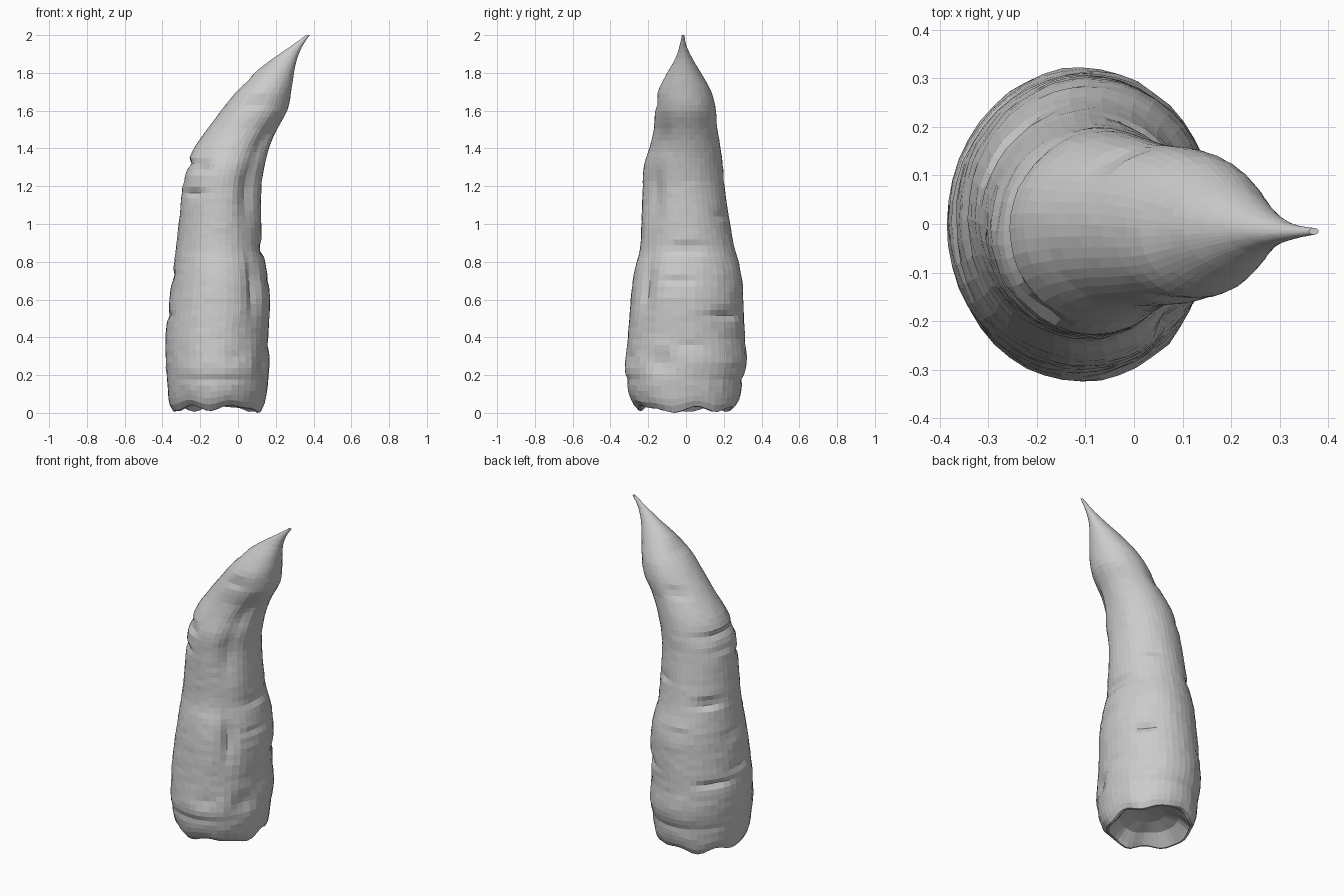
import bpy, bmesh, math, random

random.seed(4)
SIDES, RINGS = 44, 64

# Body profile: z, left x, right x, front y, back y
PROFILE = [
    (0.02, -0.345, 0.125, -0.255, 0.265),
    (0.06, -0.365, 0.145, -0.29, 0.285),
    (0.20, -0.380, 0.165, -0.325, 0.31),
    (0.28, -0.385, 0.170, -0.325, 0.325),
    (0.40, -0.385, 0.162, -0.31, 0.313),
    (0.60, -0.365, 0.172, -0.295, 0.305),
    (0.75, -0.345, 0.155, -0.275, 0.295),
    (0.87, -0.33, 0.130, -0.245, 0.26),
    (1.00, -0.315, 0.125, -0.237, 0.235),
    (1.20, -0.295, 0.125, -0.230, 0.205),
    (1.30, -0.275, 0.140, -0.225, 0.197),
    (1.40, -0.235, 0.165, -0.195, 0.185),
    (1.50, -0.165, 0.207, -0.172, 0.167),
    (1.60, -0.09, 0.262, -0.165, 0.160),
    (1.70, -0.01, 0.282, -0.150, 0.135),
    (1.80, 0.085, 0.297, -0.10, 0.08),
    (1.88, 0.19, 0.315, -0.055, 0.032),
    (1.95, 0.292, 0.345, -0.032, 0.000),
    (2.00, 0.360, 0.380, -0.022, -0.008),
]

# Creases and dents: angle, z, angular width, z width, depth
DENTS = [
    (175, 1.31, 42, 0.020, 0.028), (-125, 1.30, 16, 0.018, 0.025),
    (-135, 1.16, 20, 0.018, 0.018), (170, 1.24, 22, 0.016, 0.018),
    (0, 0.87, 24, 0.018, 0.028), (-47, 0.66, 8, 0.13, 0.032),
    (-48, 1.18, 15, 0.17, 0.030), (-40, 1.45, 14, 0.08, 0.018),
    (140, 0.93, 18, 0.020, 0.035), (145, 0.45, 18, 0.018, 0.025),
    (180, 0.72, 16, 0.02, 0.018), (185, 0.52, 18, 0.025, 0.016),
    (-25, 0.27, 13, 0.06, 0.030), (42, 0.52, 16, 0.022, 0.026),
    (-70, 0.30, 14, 0.05, 0.012), (5, 0.35, 14, 0.02, 0.012),
    (90, 0.17, 50, 0.025, 0.010), (-90, 0.17, 40, 0.025, 0.010),
    (-95, 1.64, 20, 0.025, 0.014), (120, 1.55, 22, 0.03, 0.016),
    (170, 1.76, 35, 0.03, 0.012), (60, 1.05, 16, 0.018, 0.015),
    (100, 0.75, 16, 0.02, 0.014), (-10, 0.70, 16, 0.02, 0.012),
]


def section(z):
    """Smoothly interpolated section extents at height z."""
    n = len(PROFILE)
    i = max(k for k in range(n - 1) if PROFILE[k][0] <= z + 1e-9)
    a, b = PROFILE[i], PROFILE[i + 1]
    p, q = PROFILE[max(i - 1, 0)], PROFILE[min(i + 2, n - 1)]
    h = b[0] - a[0]
    t = (z - a[0]) / h
    out = []
    for c in range(1, 5):
        ma = (b[c] - p[c]) / (b[0] - p[0]) * h
        mb = (q[c] - a[c]) / (q[0] - a[0]) * h
        out.append((2*t**3 - 3*t*t + 1) * a[c] + (t**3 - 2*t*t + t) * ma
                   + (3*t*t - 2*t**3) * b[c] + (t**3 - t*t) * mb)
    return out


def dent(angle, z):
    """Total inward depth of the creases at a surface point."""
    total = 0
    for a, dz, wa, wz, depth in DENTS:
        da = (math.degrees(angle) - a + 180) % 360 - 180
        total += depth * math.exp(-(da / wa)**2 - ((z - dz) / wz)**2)
    return total


def rim_wave(a):
    return 0.012 * math.sin(5 * a + 0.6) + 0.008 * math.sin(8 * a) - 0.008 * math.cos(2 * a)


bm = bmesh.new()


def ring(z, scale=1.0, lift=0.0, wave=0.0, rough=0.0):
    xl, xr, yf, yb = section(z)
    cx, cy, rx, ry = (xl + xr) / 2, (yf + yb) / 2, (xr - xl) / 2, (yb - yf) / 2
    verts = []
    for s in range(SIDES):
        a = 2 * math.pi * s / SIDES
        r = scale
        if rough:
            r *= 1 - min(0.3, dent(a, z) / max(rx, ry)) - random.uniform(0, rough)
        verts.append(bm.verts.new((cx + rx * r * math.cos(a), cy + ry * r * math.sin(a),
                                   z + lift + wave * rim_wave(a))))
    return verts


def bridge(a, b):
    for s in range(SIDES):
        t = (s + 1) % SIDES
        bm.faces.new((a[s], a[t], b[t], b[s]))


# Hollow underside, wavy rim, then the bent body up to the tip
rings = [ring(0.02, 0.35, 0.085), ring(0.02, 0.68, 0.06, 0.3),
         ring(0.02, 0.87, 0.015, 0.8), ring(0.02, 0.94, -0.002, 1.0)]
for k in range(RINGS + 1):
    z = 0.02 + 1.98 * k / RINGS
    rings.append(ring(z, wave=max(0, 1 - k / 5), rough=0.012))
for lower, upper in zip(rings, rings[1:]):
    bridge(lower, upper)
bm.faces.new(rings[-1])
centre = bm.verts.new((-0.11, 0, 0.115))
for s in range(SIDES):
    bm.faces.new((centre, rings[0][(s + 1) % SIDES], rings[0][s]))

# Rest the rim on the ground
low = min(v.co.z for v in bm.verts)
for v in bm.verts:
    v.co.z -= low * max(0, 1 - v.co.z / 0.3)

bmesh.ops.recalc_face_normals(bm, faces=bm.faces)
mesh = bpy.data.meshes.new("root_body")
bm.to_mesh(mesh)
bm.free()
body = bpy.data.objects.new("root_body", mesh)
bpy.context.collection.objects.link(body)
